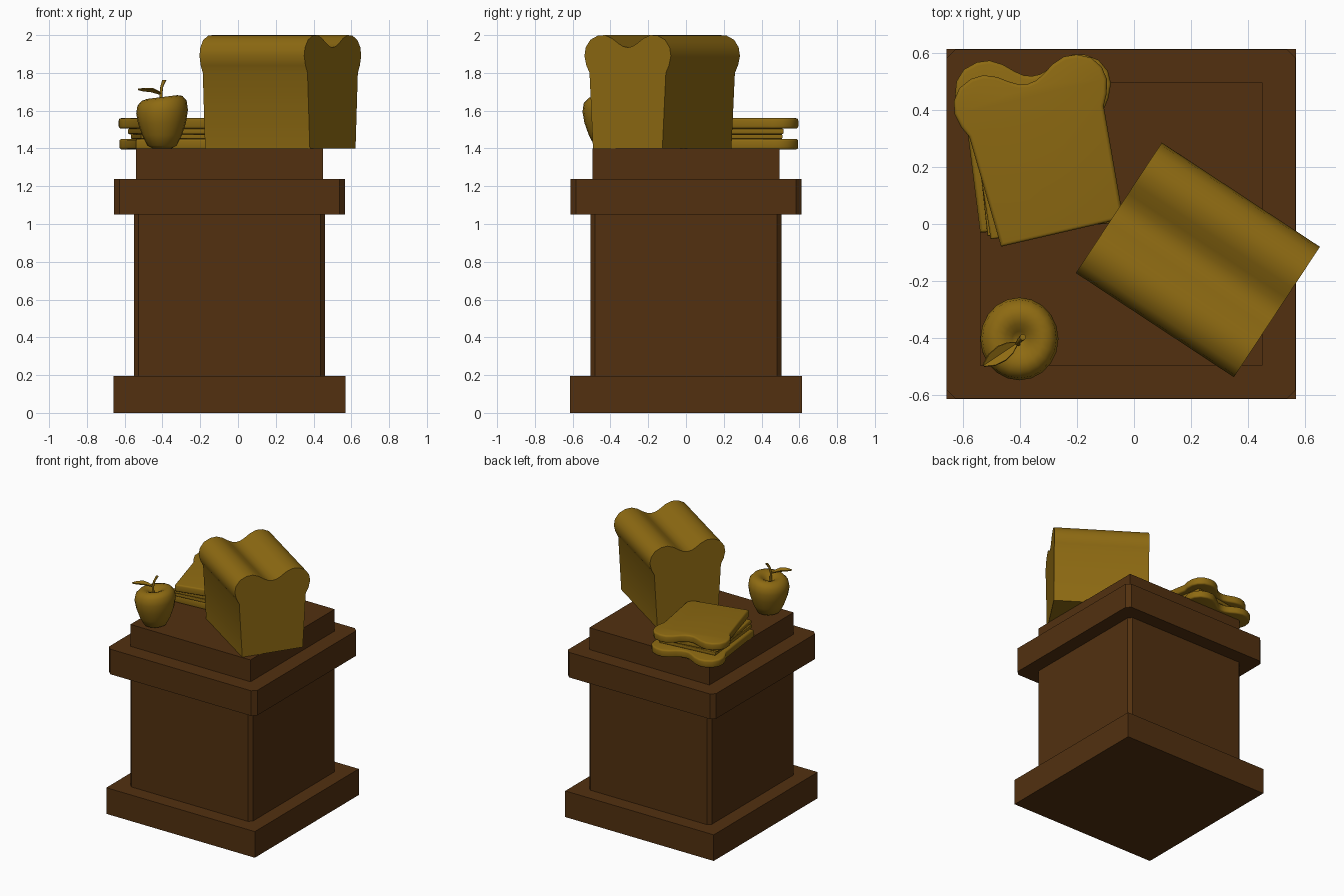
import bpy, bmesh
from math import radians, sin, cos, pi
from mathutils import Matrix, Vector

if "Cube" in bpy.data.objects:
    bpy.data.objects.remove(bpy.data.objects["Cube"])


def material(name, rgb):
    m = bpy.data.materials.new(name)
    m.diffuse_color = (*rgb, 1)
    m.use_nodes = True
    m.node_tree.nodes["Principled BSDF"].inputs["Base Color"].default_value = m.diffuse_color
    return m


WOOD = material("dark_wood", (0.085, 0.030, 0.005))
GOLD = material("golden_food", (0.27, 0.145, 0.006))


def finish(name, bm, mat, matrix=None, smooth=None):
    if matrix is not None:
        bmesh.ops.transform(bm, matrix=matrix, verts=bm.verts)
    bmesh.ops.recalc_face_normals(bm, faces=bm.faces)
    mesh = bpy.data.meshes.new(name)
    bm.to_mesh(mesh)
    bm.free()
    mesh.materials.append(mat)
    ob = bpy.data.objects.new(name, mesh)
    bpy.context.collection.objects.link(ob)
    if smooth:
        bpy.ops.object.select_all(action='DESELECT')
        ob.select_set(True)
        bpy.context.view_layer.objects.active = ob
        bpy.ops.object.shade_smooth_by_angle(angle=radians(smooth))
    return ob


def prism(points, z0, z1, bevel=0):
    """Extrude a flat outline from z0 to z1, optionally rounding its rims."""
    bm = bmesh.new()
    face = bm.faces.new([bm.verts.new((x, y, z0)) for x, y in points])
    top = bmesh.ops.extrude_face_region(bm, geom=[face])["geom"]
    bmesh.ops.translate(bm, vec=(0, 0, z1 - z0),
                        verts=[v for v in top if isinstance(v, bmesh.types.BMVert)])
    if bevel:
        rims = [e for e in bm.edges if abs(e.verts[0].co.z - e.verts[1].co.z) < 1e-5]
        bmesh.ops.bevel(bm, geom=rims, offset=bevel, segments=3,
                        profile=0.5, affect='EDGES')
    return bm


def square(r, c=0):
    """Square outline with corners cut by c."""
    if not c:
        return [(-r, -r), (r, -r), (r, r), (-r, r)]
    quarter = [(r, -r + c), (r, r - c)]
    pts = []
    for x, y in [(1, 0), (0, 1), (-1, 0), (0, -1)]:
        pts += [(a * x - b * y, a * y + b * x) for a, b in quarter]
    return pts


# Pedestal
centre = Matrix.Translation((-0.045, 0, 0))
for name, r, c, z0, z1 in [("pedestal_base", 0.613, 0, 0, 0.195),
                           ("pedestal_column", 0.506, 0.025, 0.195, 1.05),
                           ("pedestal_cornice", 0.612, 0.03, 1.05, 1.237),
                           ("pedestal_top", 0.496, 0, 1.237, 1.4)]:
    finish(name, prism(square(r, c), z0, z1), WOOD, centre)

# Bread outline, half of it mirrored
half = [(0.22, 0), (0.242, 0.40), (0.262, 0.44), (0.274, 0.49), (0.266, 0.535),
        (0.237, 0.575), (0.19, 0.597), (0.145, 0.6), (0.10, 0.583),
        (0.06, 0.556), (0.03, 0.54)]
bread = half + [(0, 0.535)] + [(-x, y) for x, y in reversed(half)]

# Loaf standing across the pedestal corner
a = radians(-33.4)
length = Vector((cos(a), sin(a), 0))
across = Vector((-sin(a), cos(a), 0))
frame = Matrix((across, (0, 0, 1), length)).transposed().to_4x4()
finish("bread_loaf", prism(bread, -0.332, 0.332), GOLD,
       Matrix.Translation((0.224, -0.126, 1.4)) @ frame, smooth=40)

# Sandwich: two slices of bread with thin fillings between
filling = [(-0.215, 0), (0.215, 0), (0.215, 0.51), (-0.215, 0.51)]
for name, outline, x, y, turn, z0, z1, bev in [
        ("bottom_slice", bread, -0.32, -0.015, 4, 1.395, 1.45, 0.012),
        ("lower_filling", filling, -0.30, -0.02, 6, 1.45, 1.475, 0.005),
        ("upper_filling", filling, -0.29, -0.02, 9, 1.475, 1.505, 0.008),
        ("top_slice", bread, -0.252, -0.03, 13, 1.505, 1.56, 0.012)]:
    finish(name, prism(outline, z0, z1, bev), GOLD,
           Matrix.Translation((x, y, 0)) @ Matrix.Rotation(radians(turn), 4, 'Z'), smooth=40)


def rings(bm, levels, sides):
    """Loft circles given as (centre, rx, ry), closing both ends."""
    loops = []
    for c, rx, ry in levels:
        loops.append([bm.verts.new(Vector(c) + Vector((rx * cos(2 * pi * i / sides),
                                                       ry * sin(2 * pi * i / sides), 0)))
                      for i in range(sides)])
    for lo, hi in zip(loops, loops[1:]):
        for i in range(sides):
            j = (i + 1) % sides
            bm.faces.new((lo[i], lo[j], hi[j], hi[i]))
    bm.faces.new(loops[0])
    bm.faces.new(loops[-1])


# Apple body, its top leaning slightly
bm = bmesh.new()
profile = [(0.03, 0.008), (0.05, 0), (0.078, 0.015), (0.105, 0.07), (0.127, 0.135),
           (0.137, 0.195), (0.13, 0.24), (0.108, 0.265), (0.08, 0.272),
           (0.05, 0.262), (0.025, 0.24), (0.008, 0.225)]
rings(bm, [((0, 0, z), r, r * 1.06) for r, z in profile], 20)
for v in bm.verts:
    v.co.z += 0.11 * v.co.x * max(0, v.co.z - 0.1) / 0.15
finish("apple", bm, GOLD, Matrix.Translation((-0.402, -0.403, 1.4)), smooth=60)

# Apple stem
bm = bmesh.new()
rings(bm, [((-0.405, -0.42, 1.61), 0.008, 0.008), ((-0.408, -0.42, 1.69), 0.008, 0.008),
           ((-0.403, -0.41, 1.73), 0.008, 0.009), ((-0.39, -0.397, 1.762), 0.011, 0.011)], 8)
finish("apple_stem", bm, GOLD, smooth=60)

# Apple leaf: folded along its middle, pointing to the front left
bm = bmesh.new()
rows = []
for t, w, z in [(0, 0.004, 1.69), (0.2, 0.02, 1.697), (0.45, 0.028, 1.705),
                (0.75, 0.022, 1.708), (1, 0.003, 1.715)]:
    mid = Vector((-0.41 - 0.117 * t, -0.418 - 0.078 * t, z))
    side = Vector((-0.5, 0.83, 0)) * w
    lift = Vector((0, 0, 0.5 * w))
    rows.append([bm.verts.new(p) for p in (mid - side + lift, mid, mid + side + lift)])
for p, q in zip(rows, rows[1:]):
    for i in range(2):
        bm.faces.new((p[i], p[i + 1], q[i + 1], q[i]))
bmesh.ops.recalc_face_normals(bm, faces=bm.faces)
bmesh.ops.solidify(bm, geom=bm.faces[:], thickness=0.006)
finish("apple_leaf", bm, GOLD, smooth=40)
